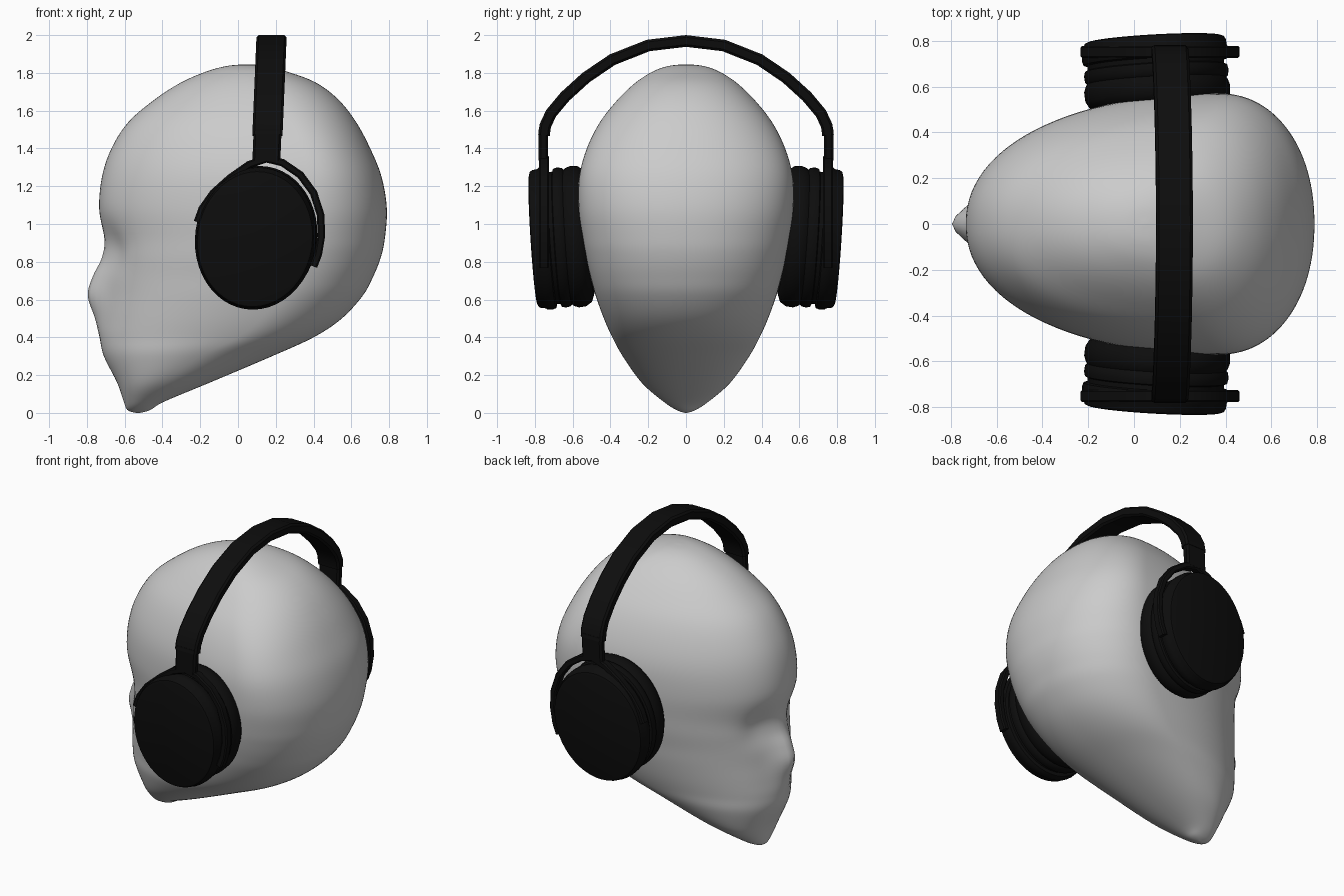
import bpy, bmesh, math
from mathutils import Vector, Matrix

if "Cube" in bpy.data.objects:
    bpy.data.objects.remove(bpy.data.objects["Cube"])


def material(name, rgb):
    m = bpy.data.materials.new(name)
    m.diffuse_color = (*rgb, 1)
    m.use_nodes = True
    m.node_tree.nodes["Principled BSDF"].inputs["Base Color"].default_value = m.diffuse_color
    return m


GREY = material("matte grey", (0.6, 0.6, 0.6))
BLACK = material("soft black", (0.004, 0.004, 0.004))


def add_rings(bm, rings, close_ends=True):
    """Skin a list of equal-length point loops."""
    vs = [[bm.verts.new(p) for p in r] for r in rings]
    n = len(vs[0])
    for a, b in zip(vs, vs[1:]):
        for i in range(n):
            j = (i + 1) % n
            bm.faces.new((a[i], a[j], b[j], b[i]))
    if close_ends:
        bm.faces.new(vs[0][::-1])
        bm.faces.new(vs[-1])


def finish(bm, name, mat, angle=40):
    bmesh.ops.recalc_face_normals(bm, faces=bm.faces)
    me = bpy.data.meshes.new(name)
    bm.to_mesh(me)
    bm.free()
    ob = bpy.data.objects.new(name, me)
    bpy.context.collection.objects.link(ob)
    me.materials.append(mat)
    bpy.ops.object.select_all(action='DESELECT')
    ob.select_set(True)
    bpy.context.view_layer.objects.active = ob
    bpy.ops.object.shade_smooth_by_angle(angle=math.radians(angle))
    return ob


def catmull(rows, steps):
    """Smoothly interpolate between table rows."""
    out = []
    for i in range(len(rows) - 1):
        p0, p1 = rows[max(i - 1, 0)], rows[i]
        p2, p3 = rows[i + 1], rows[min(i + 2, len(rows) - 1)]
        for s in range(steps):
            t = s / steps
            out.append([0.5 * (2 * b + (c - a) * t + (2 * a - 5 * b + 4 * c - d) * t * t
                               + (3 * b - a - 3 * c + d) * t ** 3)
                        for a, b, c, d in zip(p0, p1, p2, p3)])
    return out + [list(rows[-1])]


# Head: horizontal slices (z, face x, widest x, back x, half width, nose)
SLICES = [
    (0.0, -.54, -.53, -.52, .006, 0), (.015, -.585, -.53, -.465, .05, 0),
    (.06, -.605, -.50, -.39, .12, 0), (.16, -.64, -.40, -.15, .235, 0),
    (.30, -.70, -.20, .18, .335, .01), (.40, -.715, 0, .40, .39, .018),
    (.50, -.71, .12, .55, .435, .047), (.62, -.70, .22, .66, .478, .095),
    (.72, -.70, .28, .715, .505, .07), (.82, -.70, .31, .755, .53, .022),
    (.92, -.705, .34, .777, .548, .003), (1.08, -.735, .37, .788, .568, 0),
    (1.25, -.72, .37, .76, .565, 0), (1.40, -.67, .34, .70, .525, 0),
    (1.54, -.58, .28, .625, .455, 0), (1.66, -.44, .22, .53, .36, 0),
    (1.75, -.30, .16, .41, .265, 0), (1.81, -.16, .10, .25, .17, 0),
    (1.838, -.05, .06, .14, .085, 0), (1.845, .04, .05, .06, .006, 0)]


def head_ring(z, xf, xm, xb, w, nose, n=112):
    pts = []
    for i in range(n):
        a = 2 * math.pi * i / n
        c, s = math.cos(a), math.sin(a)
        ex = 2 / 2.15
        x = xm + math.copysign(abs(c) ** ex, c) * ((xb - xm) if c > 0 else (xm - xf))
        y = math.copysign(abs(s) ** ex, s) * w
        if c < 0:
            x -= nose * math.exp(-(y / .085) ** 2)
            # shallow eye sockets
            x += .03 * math.exp(-((abs(y) - .17) / .09) ** 2 - ((z - .86) / .12) ** 2)
        pts.append((x, y, z))
    return pts


bm = bmesh.new()
add_rings(bm, [head_ring(*r) for r in catmull(SLICES, 5)])
finish(bm, "head", GREY, 80)


def ribbon(bm, path, normal, half_t, half_w, ch=.012):
    """Sweep a chamfered rectangle along a planar path."""
    path = [Vector(p) for p in path]
    N = Vector(normal)
    rings = []
    for i, p in enumerate(path):
        T = (path[min(i + 1, len(path) - 1)] - path[max(i - 1, 0)]).normalized()
        S = N.cross(T)
        t, w = half_t, half_w
        sec = [(t, w - ch), (t - ch, w), (ch - t, w), (-t, w - ch),
               (-t, ch - w), (ch - t, -w), (t - ch, -w), (t, ch - w)]
        rings.append([p + S * a + N * b for a, b in sec])
    add_rings(bm, rings)


def lean(bm):
    """Lean the band back slightly with height."""
    for v in bm.verts:
        v.co.x += .178 + (v.co.z - 2) * .042


# Headband arch
half = [(.752, 1.47), (.745, 1.52), (.715, 1.585), (.64, 1.675), (.53, 1.775),
        (.39, 1.87), (.20, 1.945)]
arch = [(0, y, z) for y, z in half] + [(0, 0, 1.969)] + [(0, -y, z) for y, z in half[::-1]]
bm = bmesh.new()
ribbon(bm, arch, (1, 0, 0), .031, .08)
lean(bm)
finish(bm, "headband", BLACK)

# Cup section (outward distance, radius factor), revolved into an ellipse
CUP = [(.62, .02), (.62, .55), (.55, .60), (.515, .70), (.505, .82), (.52, .93), (.55, .985),
       (.59, .995), (.615, .97), (.625, .95), (.635, .975), (.66, .985), (.68, .97),
       (.685, .93), (.705, .93), (.71, .985), (.725, 1), (.755, 1), (.765, .98),
       (.79, .97), (.803, .95), (.808, .91), (.812, .02)]
YOKE = [(-.215, 1.01), (-.19, 1.08), (-.13, 1.165), (-.04, 1.245), (.06, 1.315), (.15, 1.345),
        (.235, 1.325), (.33, 1.26), (.40, 1.165), (.437, 1.05), (.442, .94), (.425, .84),
        (.40, .775)]
TILT = (Matrix.Translation((.09, .8, .92)) @ Matrix.Rotation(math.radians(-3.5), 4, 'X')
        @ Matrix.Rotation(math.radians(3), 4, 'Z') @ Matrix.Rotation(math.radians(8), 4, 'Y')
        @ Matrix.Translation((0, -.8, 0)))

for side, label in ((-1, "right"), (1, "left")):
    # Ear cup with cushion
    bm = bmesh.new()
    add_rings(bm, [[TILT @ Vector((.32 * r * math.cos(k * math.pi / 24), d,
                                   .378 * r * math.sin(k * math.pi / 24)))
                    for k in range(48)] for d, r in CUP])
    bmesh.ops.scale(bm, vec=(1, side, 1), verts=bm.verts)
    finish(bm, label + "_ear_cup", BLACK)
    # Forked yoke around the cup
    bm = bmesh.new()
    ribbon(bm, [(x, .752 * side, z) for x, z in YOKE], (0, 1, 0), .02, .027, .008)
    finish(bm, label + "_yoke", BLACK)
    # Slider between band and yoke
    bm = bmesh.new()
    ribbon(bm, [(0, .755 * side, z) for z in (1.335, 1.42, 1.50)], (1, 0, 0), .025, .074)
    lean(bm)
    finish(bm, label + "_slider", BLACK)
